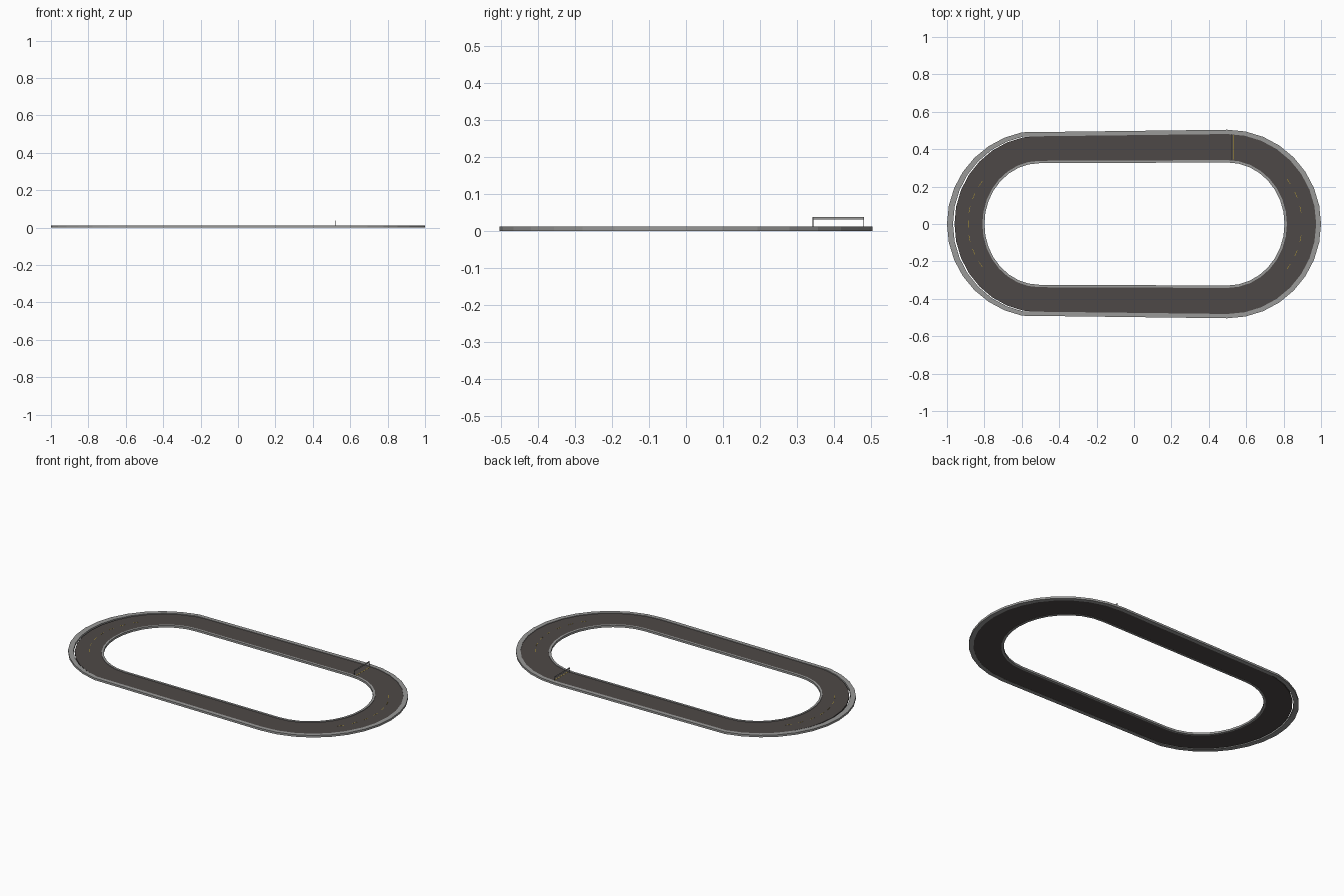
import bpy, bmesh, math

if "Cube" in bpy.data.objects:
    bpy.data.objects.remove(bpy.data.objects["Cube"])

def mat(name, col):
    m = bpy.data.materials.new(name)
    m.diffuse_color = (*col, 1)
    m.use_nodes = True
    m.node_tree.nodes["Principled BSDF"].inputs["Base Color"].default_value = m.diffuse_color
    return m

GREY = mat("kerb grey", (0.32, 0.32, 0.315))
ASPHALT = mat("asphalt", (0.076, 0.066, 0.063))
DARK = mat("dark metal", (0.06, 0.06, 0.06))
YELLOW = mat("line yellow", (0.5, 0.36, 0.03))

def outline(cl, rl, yl, cr, rr, yr, skip=0):
    """Closed oval: right half-ellipse then left half-ellipse, 11.25 degree steps."""
    n = 16
    pts = []
    for i in range(n + 1):
        a = -math.pi / 2 + math.pi * i / n
        pts.append((cr + rr * math.cos(a), yr * math.sin(a)))
    for i in range(skip, n + 1 - skip):
        a = math.pi / 2 + math.pi * i / n
        pts.append((cl + rl * math.cos(a), yl * math.sin(a)))
    return pts

def finish(name, bm, material):
    bmesh.ops.recalc_face_normals(bm, faces=bm.faces)
    me = bpy.data.meshes.new(name)
    bm.to_mesh(me)
    bm.free()
    me.materials.append(material)
    ob = bpy.data.objects.new(name, me)
    bpy.context.collection.objects.link(ob)
    return ob

def ring(name, outer, inner, z0, z1, material):
    bm = bmesh.new()
    loops = [[bm.verts.new((x, y, z)) for x, y in pts]
             for pts, z in ((outer, z0), (outer, z1), (inner, z1), (inner, z0))]
    n = len(outer)
    for k in range(4):
        a, b = loops[k], loops[(k + 1) % 4]
        for i in range(n):
            j = (i + 1) % n
            bm.faces.new((a[i], a[j], b[j], b[i]))
    return finish(name, bm, material)

def box(name, cx, cy, cz, sx, sy, sz, material, rot=0):
    bm = bmesh.new()
    bmesh.ops.create_cube(bm, size=1)
    bmesh.ops.scale(bm, vec=(sx, sy, sz), verts=bm.verts)
    ob = finish(name, bm, material)
    ob.location = (cx, cy, cz)
    ob.rotation_euler.z = rot
    return ob

# Outer kerb, road and inner kerb; the road leaves a thin gap in the left bend
ring("outer_kerb", outline(-0.5, 0.5, 0.5, 0.5, 0.5, 0.504, 1),
     outline(-0.5, 0.468, 0.477, 0.5, 0.474, 0.481, 1), 0, 0.012, GREY)
ring("road", outline(-0.505, 0.455, 0.472, 0.5, 0.474, 0.481),
     outline(-0.505, 0.306, 0.338, 0.5, 0.318, 0.342), 0.001, 0.009, ASPHALT)
ring("inner_kerb", outline(-0.505, 0.306, 0.338, 0.5, 0.318, 0.342),
     outline(-0.505, 0.295, 0.325, 0.5, 0.305, 0.329), 0, 0.012, GREY)

# Start line and thin gantry over the back straight
box("start_line", 0.53, 0.411, 0.0093, 0.003, 0.13, 0.0006, YELLOW)
for i, y in enumerate((0.343, 0.48)):
    box(f"gantry_leg_{i}", 0.52, y, 0.022, 0.002, 0.002, 0.028, DARK)
box("gantry_beam", 0.52, 0.4115, 0.0345, 0.002, 0.139, 0.008, GREY)

# Faint centre dashes in both bends
for side, cx, r in ((1, 0.5, 0.398), (-1, -0.505, 0.382)):
    for k in range(-3, 4):
        a = k * 0.2
        box(f"centre_dash_{side}_{k}", cx + side * r * math.cos(a), r * math.sin(a),
            0.0093, 0.002, 0.035, 0.0006, YELLOW, side * a)
